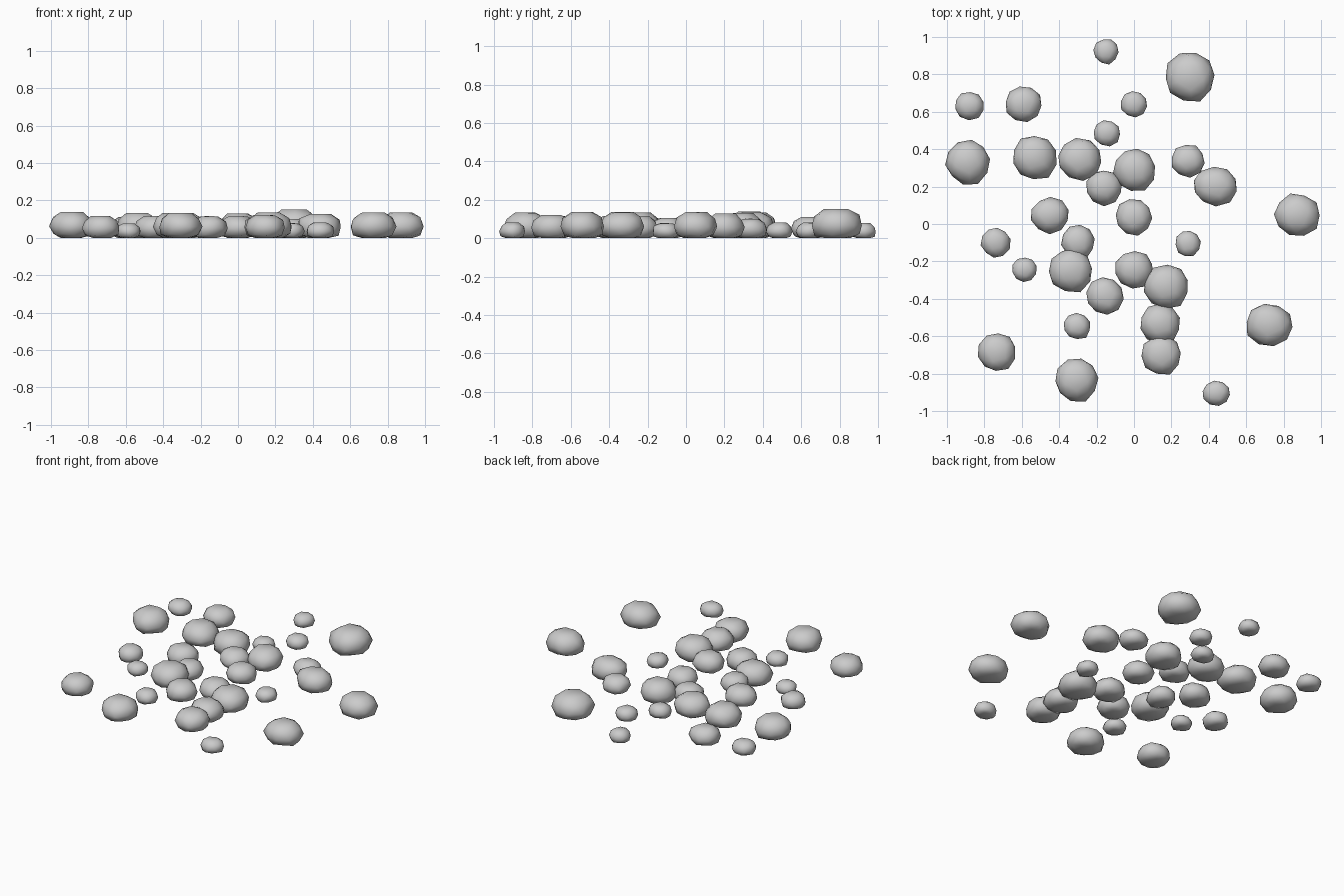
import bpy, bmesh, math, random
from mathutils import Vector, Matrix

if "Cube" in bpy.data.objects:
    bpy.data.objects.remove(bpy.data.objects["Cube"])

random.seed(4)

# Each stone: centre x, centre y, mean width
STONES = [
    (-.15, .92, .135), (.30, .785, .26), (-.88, .63, .15), (-.59, .64, .19),
    (0, .64, .14), (-.145, .485, .14), (-.89, .33, .24), (-.53, .355, .23),
    (-.29, .345, .23), (0, .29, .225), (-.16, .19, .19), (.29, .335, .175),
    (.435, .20, .22), (-.45, .045, .20), (0, .035, .195), (.87, .05, .235),
    (-.74, -.10, .16), (-.585, -.245, .13), (-.30, -.095, .18), (.29, -.105, .135),
    (-.34, -.25, .23), (0, -.245, .20), (-.155, -.385, .20), (.17, -.335, .235),
    (-.305, -.545, .14), (.14, -.53, .21), (.145, -.70, .21), (.725, -.54, .235),
    (-.735, -.685, .20), (-.305, -.835, .23), (.44, -.905, .14),
]


def add_stone(name, cx, cy, size):
    """Rounded pebble: jittered icosphere, flattened above and below, fitted to its size."""
    bm = bmesh.new()
    bmesh.ops.create_icosphere(bm, subdivisions=2, radius=1,
                               matrix=Matrix.Rotation(random.uniform(0, 6.28), 4, 'Z'))
    a = math.radians(random.uniform(-85, -45))
    point = Vector((math.cos(a), math.sin(a), 0))
    for v in bm.verts:
        # irregular outline with one stronger corner
        bulge = max(0, v.co.normalized().dot(point)) ** 6 * 0.1
        v.co *= random.uniform(0.95, 1.05) + bulge
        # worn top and flat underside
        v.co.z = min(max(v.co.z, -0.68), 0.84)
    lo = [min(v.co[i] for v in bm.verts) for i in range(3)]
    hi = [max(v.co[i] for v in bm.verts) for i in range(3)]
    # wide stones near the sides lie along x, the others are nearly round
    stretch = 1.04 if cx > 0.4 else 1.0
    dims = (size * stretch, size / stretch, size * 0.58)
    for v in bm.verts:
        t = [(v.co[i] - lo[i]) / (hi[i] - lo[i]) for i in range(3)]
        v.co = (dims[0] * (t[0] - 0.5), dims[1] * (t[1] - 0.5), dims[2] * t[2])
    mesh = bpy.data.meshes.new(name)
    bm.to_mesh(mesh)
    bm.free()
    mesh.shade_smooth()
    ob = bpy.data.objects.new(name, mesh)
    ob.location = (cx, cy, 0)
    bpy.context.collection.objects.link(ob)


# Scattered stones
for i, s in enumerate(STONES, 1):
    add_stone(f"stone_{i:02d}", *s)
